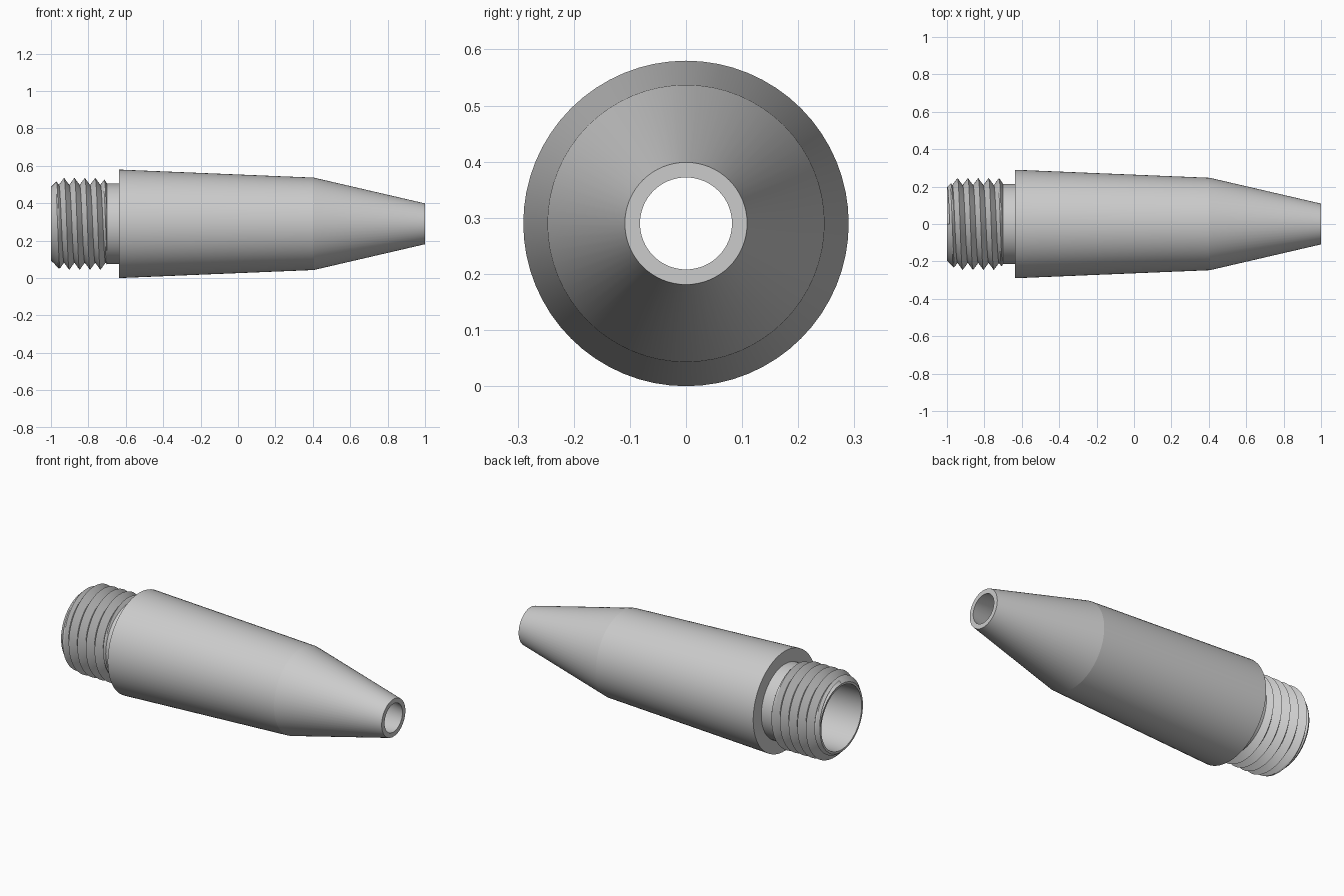
import bpy, bmesh, math

if "Cube" in bpy.data.objects:
    bpy.data.objects.remove(bpy.data.objects["Cube"])

CZ = 0.29          # height of the long axis
SEG = 64

grey = bpy.data.materials.new("grey metal")
grey.diffuse_color = (0.6, 0.6, 0.6, 1)
grey.use_nodes = True
grey.node_tree.nodes["Principled BSDF"].inputs["Base Color"].default_value = grey.diffuse_color


def point(x, r, i):
    a = 2 * math.pi * i / SEG
    return (x, -r * math.sin(a), CZ + r * math.cos(a))


def finish(name, bm):
    bmesh.ops.remove_doubles(bm, verts=bm.verts, dist=1e-5)
    bmesh.ops.dissolve_degenerate(bm, dist=1e-5, edges=bm.edges)
    mesh = bpy.data.meshes.new(name)
    bm.to_mesh(mesh)
    bm.free()
    mesh.materials.append(grey)
    ob = bpy.data.objects.new(name, mesh)
    bpy.context.collection.objects.link(ob)
    bpy.ops.object.select_all(action='DESELECT')
    ob.select_set(True)
    bpy.context.view_layer.objects.active = ob
    bpy.ops.object.shade_smooth_by_angle(angle=math.radians(8))


def skin(bm, rows):
    """Quads between neighbouring rows of points, facing outward for rising x."""
    grid = [[bm.verts.new(p) for p in row] for row in rows]
    for a, b in zip(grid, grid[1:]):
        for i in range(len(a) - 1):
            bm.faces.new((a[i], a[i + 1], b[i + 1], b[i]))


# Hollow sleeve: neck, shoulder, tapered body, nose, tip face, bore, rear face
profile = [(-0.70, 0.215), (-0.635, 0.215), (-0.635, 0.29), (0.405, 0.247),
           (1.0, 0.109), (1.0, 0.082), (0.40, 0.185), (-1.0, 0.185), (-1.0, 0.197)]
bm = bmesh.new()
skin(bm, [[point(x, r, i) for i in range(SEG + 1)] for x, r in profile])
finish("tapered_sleeve", bm)

# Helical screw thread, chamfered at the rear and run out at the neck
PITCH, X0, X1 = 0.0555, -1.0, -0.70
ROOT, CREST, SUB = 0.208, 0.246, 8


def thread_radius(x, turn):
    phase = ((x + 0.93) / PITCH - turn) % 1.0
    r = ROOT + (CREST - ROOT) * abs(1 - 2 * phase)
    return min(r, 0.197 + (x - X0), 0.215 + 1.6 * (X1 - x))


rows = []
for j in range(-2 * SUB, 7 * SUB + 1):
    row = []
    for i in range(SEG + 1):
        turn = i / SEG
        x = min(max(-0.93 + PITCH * (j / SUB + turn), X0), X1)
        row.append(point(x, thread_radius(x, turn), i))
    rows.append(row)
bm = bmesh.new()
skin(bm, rows)
finish("screw_thread", bm)
